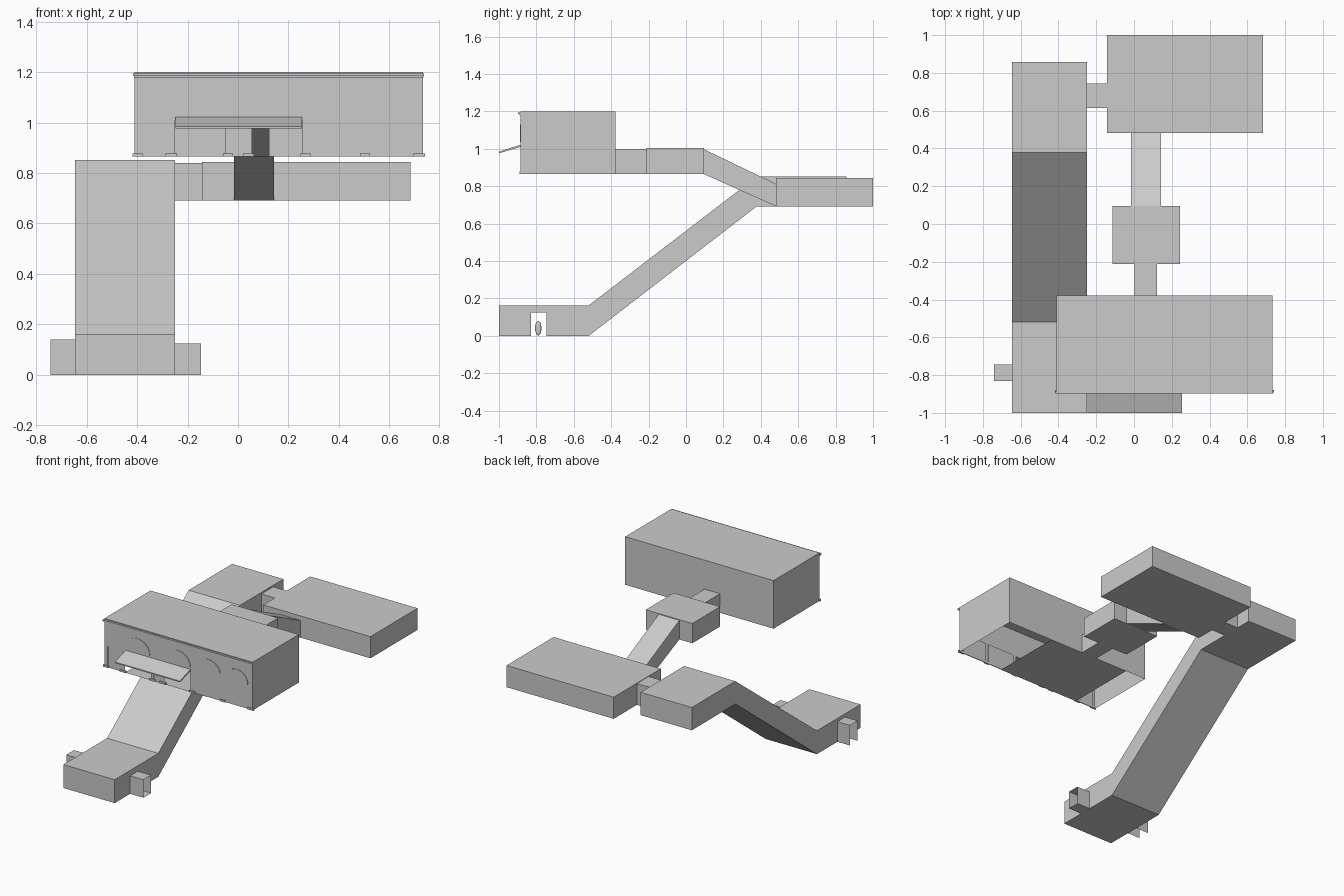
import bpy, bmesh, math

if "Cube" in bpy.data.objects:
    bpy.data.objects.remove(bpy.data.objects["Cube"])


def mesh_object(name, polys):
    bm = bmesh.new()
    for p in polys:
        bm.faces.new([bm.verts.new(c) for c in p])
    bmesh.ops.remove_doubles(bm, verts=bm.verts, dist=0.0001)
    bmesh.ops.recalc_face_normals(bm, faces=bm.faces)
    # concave door walls are split cleanly
    bmesh.ops.connect_verts_concave(bm, faces=bm.faces)
    me = bpy.data.meshes.new(name)
    bm.to_mesh(me)
    bm.free()
    ob = bpy.data.objects.new(name, me)
    bpy.context.collection.objects.link(ob)
    return ob


def wall(axis, at, u0, u1, z0, z1, door=None):
    """Wall polygon; door = (start, end, top) notched up from the floor."""
    pts = [(u0, z0)]
    if door:
        a, b, t = door
        pts += [(a, z0), (a, t), (b, t), (b, z0)]
    pts += [(u1, z0), (u1, z1), (u0, z1)]
    return [(at, u, z) if axis == 'x' else (u, at, z) for u, z in pts]


def room(name, x, y, z, doors={}, skip=''):
    """Hollow room. Sides: l r f b (walls), d (floor), u (ceiling)."""
    polys = []
    for key, axis, at, u in (('l', 'x', x[0], y), ('r', 'x', x[1], y),
                             ('f', 'y', y[0], x), ('b', 'y', y[1], x)):
        if key not in skip:
            polys.append(wall(axis, at, *u, *z, doors.get(key)))
    for key, h in (('d', z[0]), ('u', z[1])):
        if key not in skip:
            polys.append([(x[0], y[0], h), (x[1], y[0], h), (x[1], y[1], h), (x[0], y[1], h)])
    return mesh_object(name, polys)


def ramp(name, x, y, za, zb):
    """Sloping passage, open at both ends."""
    a = [(x[0], y[0], za[0]), (x[1], y[0], za[0]), (x[1], y[0], za[1]), (x[0], y[0], za[1])]
    b = [(x[0], y[1], zb[0]), (x[1], y[1], zb[0]), (x[1], y[1], zb[1]), (x[0], y[1], zb[1])]
    return mesh_object(name, [[a[i], a[(i + 1) % 4], b[(i + 1) % 4], b[i]] for i in range(4)])


def block(name, x, y, z):
    return room(name, x, y, z)


# Lower landing, long incline and upper landing
TX = (-0.645, -0.25)
stub_y = (-0.83, -0.745)
room('lower_landing', TX, (-1, -0.52), (0, 0.163),
     {'l': (*stub_y, 0.14), 'r': (*stub_y, 0.125)}, 'b')
ramp('long_incline', TX, (-0.52, 0.378), (0, 0.163), (0.692, 0.851))
room('upper_landing', TX, (0.378, 0.857), (0.692, 0.851), {'r': (0.615, 0.745, 0.84)}, 'f')

# Side exits of the lower landing
room('left_exit', (-0.742, -0.645), stub_y, (0, 0.14), skip='lrd')
room('right_exit', (-0.25, -0.147), stub_y, (0, 0.125), skip='lr')

# Middle concourse with its link and the short ramp up
room('concourse_link', (-0.25, -0.143), (0.615, 0.745), (0.692, 0.84), skip='lr')
room('middle_concourse', (-0.143, 0.683), (0.482, 1.0), (0.692, 0.843),
     {'l': (0.615, 0.745, 0.84), 'f': (-0.015, 0.143, 0.812)})
ramp('short_ramp', (-0.015, 0.143), (0.095, 0.482), (0.865, 0.998), (0.692, 0.812))

# Upper lobby and neck to the entrance hall
room('upper_lobby', (-0.115, 0.243), (-0.212, 0.095), (0.865, 1.003),
     {'b': (-0.015, 0.143, 0.998), 'f': (0.003, 0.122, 0.998)})
room('hall_neck', (0.003, 0.122), (-0.378, -0.212), (0.865, 0.998), skip='fb')

# Entrance hall shell and partial floor
FY = -0.885
room('entrance_hall', (-0.41, 0.733), (FY, -0.378), (0.865, 1.2),
     {'b': (0.003, 0.122, 0.998)}, 'fd')
mesh_object('hall_floor', [[(-0.25, FY, 0.865), (0.38, FY, 0.865),
                            (0.38, -0.378, 0.865), (-0.25, -0.378, 0.865)]])

# Facade: upper wall, piers between bays and recessed side panels
bays = [(-0.385, -0.28, True), (-0.25, -0.052, False), (-0.027, 0.027, True),
        (0.055, 0.255, False), (0.28, 0.492, True), (0.515, 0.703, True)]
edges = [-0.41] + [e for b in bays for e in b[:2]] + [0.733]
polys = [wall('y', FY, -0.41, 0.733, 1.01, 1.2)]
for i in range(0, len(edges), 2):
    a, b = edges[i], edges[i + 1]
    polys.append(wall('y', FY, a, b, 0.865, 1.01))
    block('pier_base', (a - 0.008, b + 0.008), (FY - 0.006, FY + 0.006), (0.865, 0.878))
mesh_object('facade', polys)
for a, b, closed in bays:
    if closed:
        block('bay_panel', (a, b), (FY + 0.002, FY + 0.007), (0.865, 1.01))

# Arched windows
for cx, r in ((-0.155, 0.096), (0.157, 0.097), (0.39, 0.097), (0.61, 0.087)):
    arc = [(cx + r * math.cos(math.pi * i / 16), 1.037 + r * 0.95 * math.sin(math.pi * i / 16))
           for i in range(17)]
    front = [(u, FY - 0.003, z) for u, z in arc]
    back = [(u, FY, z) for u, z in arc]
    n = len(arc)
    mesh_object('arched_window', [front] + [[front[i], front[(i + 1) % n], back[(i + 1) % n], back[i]]
                                           for i in range(n)])

# Stepped cornice
block('cornice_lower', (-0.412, 0.735), (FY - 0.006, FY), (1.178, 1.186))
block('cornice_upper', (-0.415, 0.737), (FY - 0.013, FY), (1.186, 1.194))

# Sloping canopy slab
c0, c1 = [(x, -1.0, z) for x, z in ((-0.247, 0.976), (0.253, 0.976), (0.253, 0.984), (-0.247, 0.984))], \
         [(x, FY, z) for x, z in ((-0.247, 1.01), (0.253, 1.01), (0.253, 1.022), (-0.247, 1.022))]
mesh_object('canopy', [c0, c1] + [[c0[i], c0[(i + 1) % 4], c1[(i + 1) % 4], c1[i]] for i in range(4)])

# Small rounded post inside the left exit
bpy.ops.mesh.primitive_uv_sphere_add(segments=16, ring_count=10, location=(-0.63, -0.79, 0.041))
post = bpy.context.object
post.name = 'rounded_post'
post.scale = (0.008, 0.017, 0.039)
bpy.ops.object.shade_smooth_by_angle()
